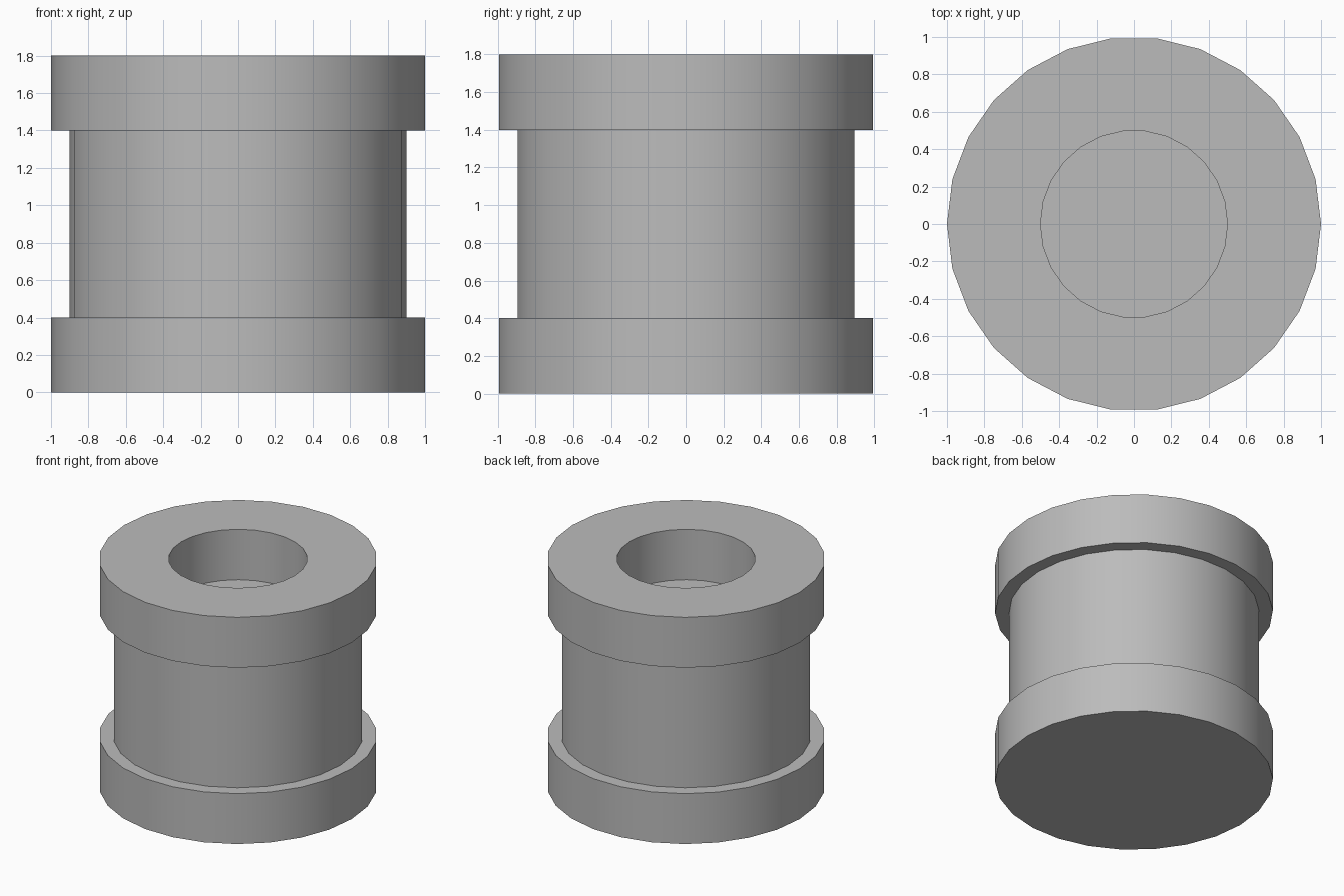
import bpy, bmesh, math

if "Cube" in bpy.data.objects:
    bpy.data.objects.remove(bpy.data.objects["Cube"])

SIDES = 26

grey = bpy.data.materials.new("plain_grey")
grey.diffuse_color = (0.5, 0.5, 0.5, 1)
grey.use_nodes = True
grey.node_tree.nodes["Principled BSDF"].inputs["Base Color"].default_value = grey.diffuse_color


def lathe(name, profile, closed=False):
    """Revolve (radius, z) points about z; radius 0 points close the ends."""
    bm = bmesh.new()
    rings = []
    for r, z in profile:
        rings.append([bm.verts.new((r * math.cos(2 * math.pi * i / SIDES),
                                    r * math.sin(2 * math.pi * i / SIDES), z))
                      for i in range(SIDES)])
    pairs = list(zip(rings, rings[1:]))
    if closed:
        pairs.append((rings[-1], rings[0]))
    for a, b in pairs:
        for i in range(SIDES):
            j = (i + 1) % SIDES
            bm.faces.new((a[i], a[j], b[j], b[i]))
    if not closed:
        bm.faces.new(rings[0][::-1])
        bm.faces.new(rings[-1])
    bmesh.ops.recalc_face_normals(bm, faces=bm.faces[:])
    mesh = bpy.data.meshes.new(name)
    bm.to_mesh(mesh)
    bm.free()
    mesh.materials.append(grey)
    ob = bpy.data.objects.new(name, mesh)
    bpy.context.collection.objects.link(ob)
    # smooth round walls, crisp rims
    bpy.ops.object.select_all(action='DESELECT')
    ob.select_set(True)
    bpy.context.view_layer.objects.active = ob
    bpy.ops.object.shade_smooth_by_angle(angle=math.radians(30))
    return ob


# solid disc at the foot
lathe("lower_flange", [(1.0, 0.0), (1.0, 0.4)])
# narrower drum; its top is the floor of the recess
lathe("drum_body", [(0.9, 0.4), (0.9, 1.4)])
# ring with the round opening
lathe("upper_ring", [(0.5, 1.4), (1.0, 1.4), (1.0, 1.8), (0.5, 1.8)], closed=True)
